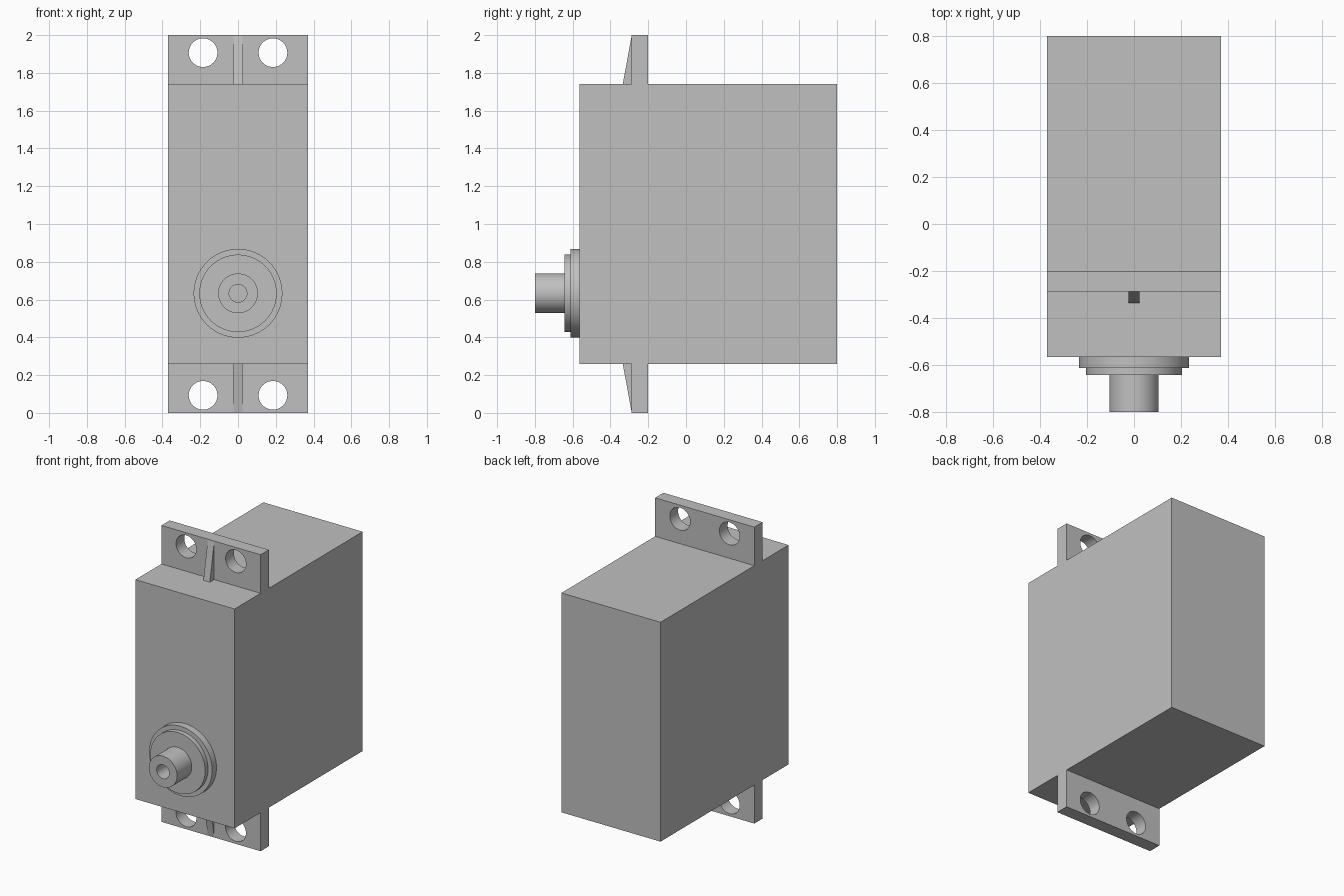
import bpy
import bmesh
from math import pi
from mathutils import Matrix, Vector

cube = bpy.data.objects.get("Cube")
if cube:
    bpy.data.objects.remove(cube, do_unlink=True)

HALF_WIDTH = 0.37
BODY_BOTTOM, BODY_TOP = 0.26, 1.74
BODY_FRONT, BODY_BACK = -0.565, 0.80
TAB_FRONT, TAB_BACK = -0.288, -0.20
SHAFT_Z = 0.633
MIDDLE = Vector((0, 0, 1))

grey = bpy.data.materials.new("plain grey")
grey.use_nodes = True
colour = (0.53, 0.53, 0.53, 1)
grey.diffuse_color = colour
grey.node_tree.nodes["Principled BSDF"].inputs["Base Color"].default_value = colour


def finish(name, bm, origin=Vector((0, 0, 0))):
    """Turn a bmesh given in world space into an object with the given origin."""
    bmesh.ops.recalc_face_normals(bm, faces=bm.faces[:])
    bmesh.ops.translate(bm, verts=bm.verts[:], vec=-origin)
    mesh = bpy.data.meshes.new(name)
    bm.to_mesh(mesh)
    bm.free()
    mesh.materials.append(grey)
    obj = bpy.data.objects.new(name, mesh)
    obj.location = origin
    bpy.context.collection.objects.link(obj)
    return obj


def prism(name, side_profile, half_width, origin=Vector((0, 0, 0))):
    """Extrude a (y, z) outline across x."""
    bm = bmesh.new()
    face = bm.faces.new([bm.verts.new((-half_width, y, z)) for y, z in side_profile])
    made = bmesh.ops.extrude_face_region(bm, geom=[face])
    verts = [g for g in made["geom"] if isinstance(g, bmesh.types.BMVert)]
    bmesh.ops.translate(bm, verts=verts, vec=(2 * half_width, 0, 0))
    return finish(name, bm, origin)


def rectangle(y0, y1, z0, z1):
    return [(y0, z0), (y1, z0), (y1, z1), (y0, z1)]


def activate(obj):
    bpy.ops.object.select_all(action="DESELECT")
    obj.select_set(True)
    bpy.context.view_layer.objects.active = obj


def mirror_down(obj):
    """Repeat an upper part at the lower end of the body."""
    mod = obj.modifiers.new("lower copy", "MIRROR")
    mod.use_axis = (False, False, True)
    mod.use_mirror_merge = False


# Main case
prism("case", rectangle(BODY_FRONT, BODY_BACK, BODY_BOTTOM, BODY_TOP), HALF_WIDTH)

# Mounting tabs with a pair of screw holes each
tabs = prism("mounting_tabs", rectangle(TAB_FRONT, TAB_BACK, BODY_TOP, 2), HALF_WIDTH, MIDDLE)
for side in (-1, 1):
    bm = bmesh.new()
    bmesh.ops.create_cone(
        bm, cap_ends=True, segments=48, radius1=0.076, radius2=0.076, depth=0.4,
        matrix=Matrix.Translation((side * 0.185, TAB_FRONT, 1.907)) @ Matrix.Rotation(pi / 2, 4, "X"))
    cutter = finish("hole_cutter", bm)
    cutter.hide_render = True
    cut = tabs.modifiers.new("screw hole", "BOOLEAN")
    cut.operation = "DIFFERENCE"
    cut.solver = "EXACT"
    cut.object = cutter
    activate(tabs)
    bpy.ops.object.modifier_apply(modifier=cut.name)
    bpy.data.objects.remove(cutter, do_unlink=True)
mirror_down(tabs)
bpy.ops.object.shade_smooth_by_angle()

# Tapered stiffening ribs in front of the tabs
ribs = prism("tab_ribs", [(TAB_FRONT, BODY_TOP), (-0.335, BODY_TOP), (TAB_FRONT, 1.995)], 0.024, MIDDLE)
mirror_down(ribs)

# Stepped collar and hollow output shaft, turned about the y axis
profile = [(0, BODY_FRONT), (0.235, BODY_FRONT), (0.235, -0.612), (0.205, -0.612),
           (0.205, -0.643), (0.105, -0.643), (0.105, -0.80), (0.047, -0.80),
           (0.047, -0.643), (0, -0.643)]
bm = bmesh.new()
points = [bm.verts.new((r, y, SHAFT_Z)) for r, y in profile]
edges = [bm.edges.new(pair) for pair in zip(points, points[1:])]
bmesh.ops.spin(bm, geom=points + edges, cent=(0, 0, SHAFT_Z), axis=(0, 1, 0),
               angle=2 * pi, steps=64, use_merge=True)
bmesh.ops.remove_doubles(bm, verts=bm.verts[:], dist=0.0001)
shaft = finish("output_shaft", bm)
activate(shaft)
bpy.ops.object.shade_smooth_by_angle()
